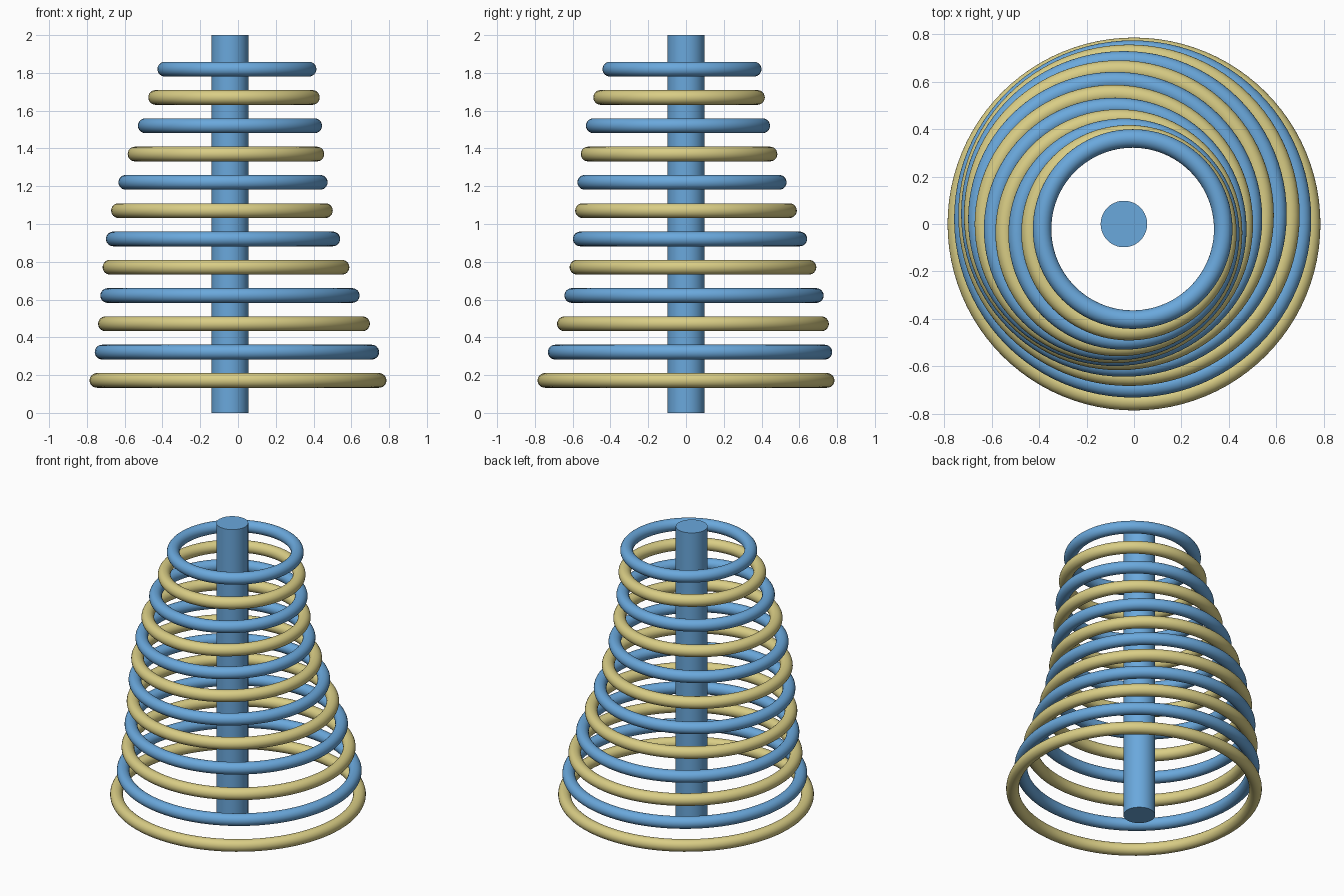
import bpy
import math

cube = bpy.data.objects.get("Cube")
if cube:
    bpy.data.objects.remove(cube, do_unlink=True)


def make_material(name, color):
    mat = bpy.data.materials.new(name)
    mat.use_nodes = True
    mat.diffuse_color = color
    mat.node_tree.nodes["Principled BSDF"].inputs["Base Color"].default_value = color
    return mat


def finish(name, mat):
    obj = bpy.context.object
    obj.name = name
    obj.data.materials.append(mat)
    bpy.ops.object.shade_smooth_by_angle(angle=math.radians(40))


blue = make_material("sky blue", (0.144, 0.392, 0.716, 1))
yellow = make_material("straw yellow", (0.694, 0.610, 0.235, 1))

POLE_X = -0.0425      # pole axis, also the centre the rings circle around
SWING = 0.0425        # how far each ring sits off the pole axis
TUBE = 0.039          # ring thickness radius
RINGS = 12

# Central pole
bpy.ops.mesh.primitive_cylinder_add(vertices=64, radius=0.098, depth=2,
                                    location=(POLE_X, 0, 1))
finish("pole", blue)

# Shrinking rings, each turned a twelfth of a circle further around the pole
for i in range(RINGS):
    angle = math.tau * i / RINGS
    bpy.ops.mesh.primitive_torus_add(
        major_radius=0.747 - 0.0332 * i, minor_radius=TUBE,
        major_segments=96, minor_segments=24,
        location=(POLE_X + SWING * math.cos(angle),
                  SWING * math.sin(angle),
                  0.172 + 0.1498 * i))
    finish(f"ring_{i + 1}", blue if i % 2 else yellow)
